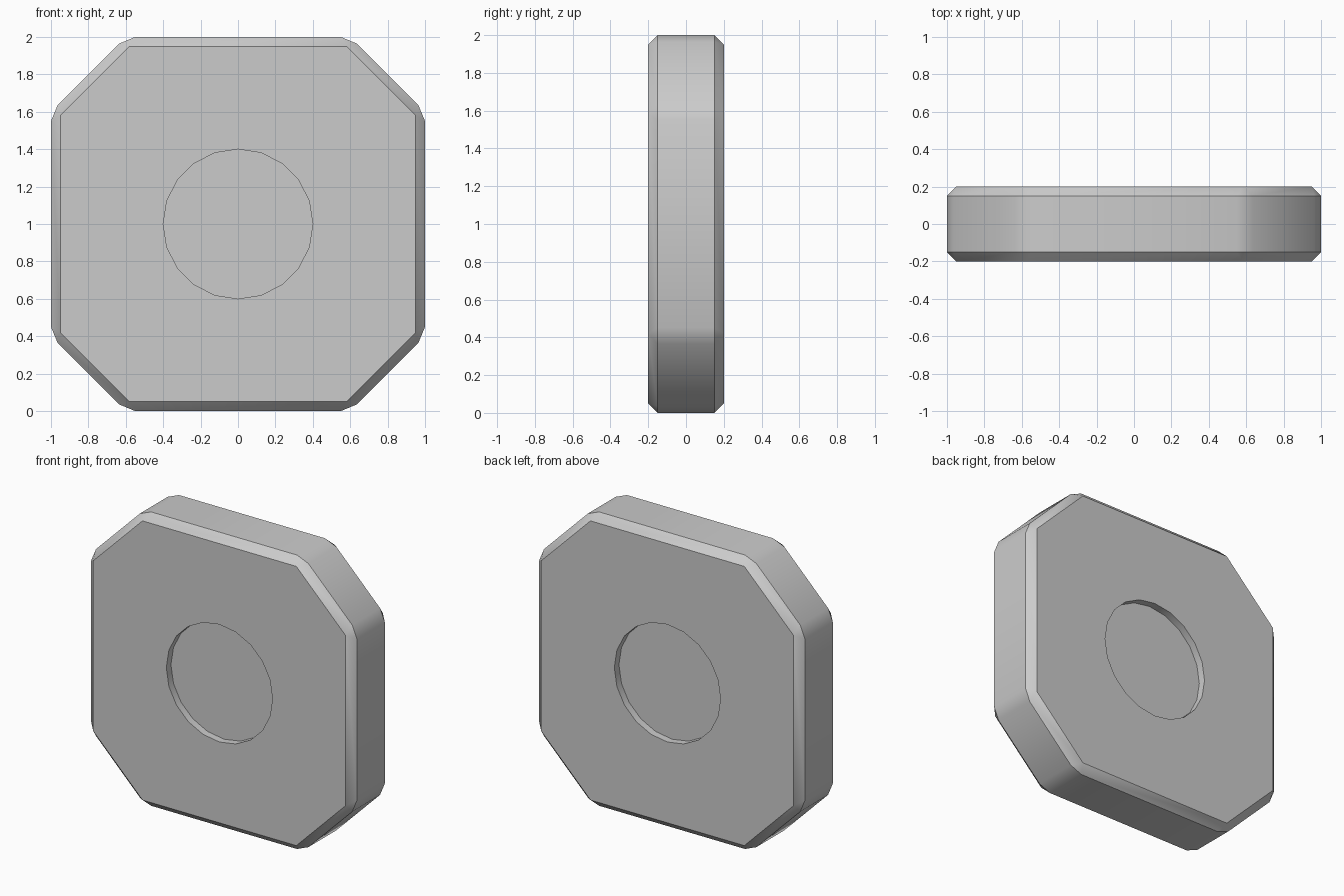
import bpy
import bmesh
from math import radians

if "Cube" in bpy.data.objects:
    bpy.data.objects.remove(bpy.data.objects["Cube"])

# Octagonal plate profile in x/z, extruded along y
profile = [(1, 0.4), (1, 1.6), (0.6, 2), (-0.6, 2),
           (-1, 1.6), (-1, 0.4), (-0.6, 0), (0.6, 0)]
bm = bmesh.new()
face = bm.faces.new([bm.verts.new((x, -0.2, z)) for x, z in profile])
ext = bmesh.ops.extrude_face_region(bm, geom=[face])
bmesh.ops.translate(bm, vec=(0, 0.4, 0),
                    verts=[g for g in ext["geom"] if isinstance(g, bmesh.types.BMVert)])
bmesh.ops.recalc_face_normals(bm, faces=bm.faces)

# Single-segment bevel on every edge
bmesh.ops.bevel(bm, geom=bm.edges[:], offset=0.05, offset_type='OFFSET',
                segments=1, profile=0.5, affect='EDGES')
bmesh.ops.recalc_face_normals(bm, faces=bm.faces)
mesh = bpy.data.meshes.new("plate")
bm.to_mesh(mesh)
bm.free()
plate = bpy.data.objects.new("plate", mesh)
bpy.context.collection.objects.link(plate)

# Shallow round recess in the front and back faces
cutters = []
for side in (-1, 1):
    bpy.ops.mesh.primitive_cylinder_add(vertices=20, radius=0.4, depth=0.2,
                                        location=(0, side * 0.25, 1),
                                        rotation=(radians(90), 0, 0))
    cutter = bpy.context.object
    cutter.name = "recess_cutter"
    cutter.hide_render = True
    cutters.append(cutter)
    mod = plate.modifiers.new("recess", 'BOOLEAN')
    mod.operation = 'DIFFERENCE'
    mod.solver = 'EXACT'
    mod.object = cutter

bpy.ops.object.select_all(action='DESELECT')
plate.select_set(True)
bpy.context.view_layer.objects.active = plate
for name in [m.name for m in plate.modifiers]:
    bpy.ops.object.modifier_apply(modifier=name)
for cutter in cutters:
    bpy.data.objects.remove(cutter)

# Smooth the small corner angles, keep the bevel edges crisp
bpy.ops.object.shade_smooth_by_angle(angle=radians(30))
